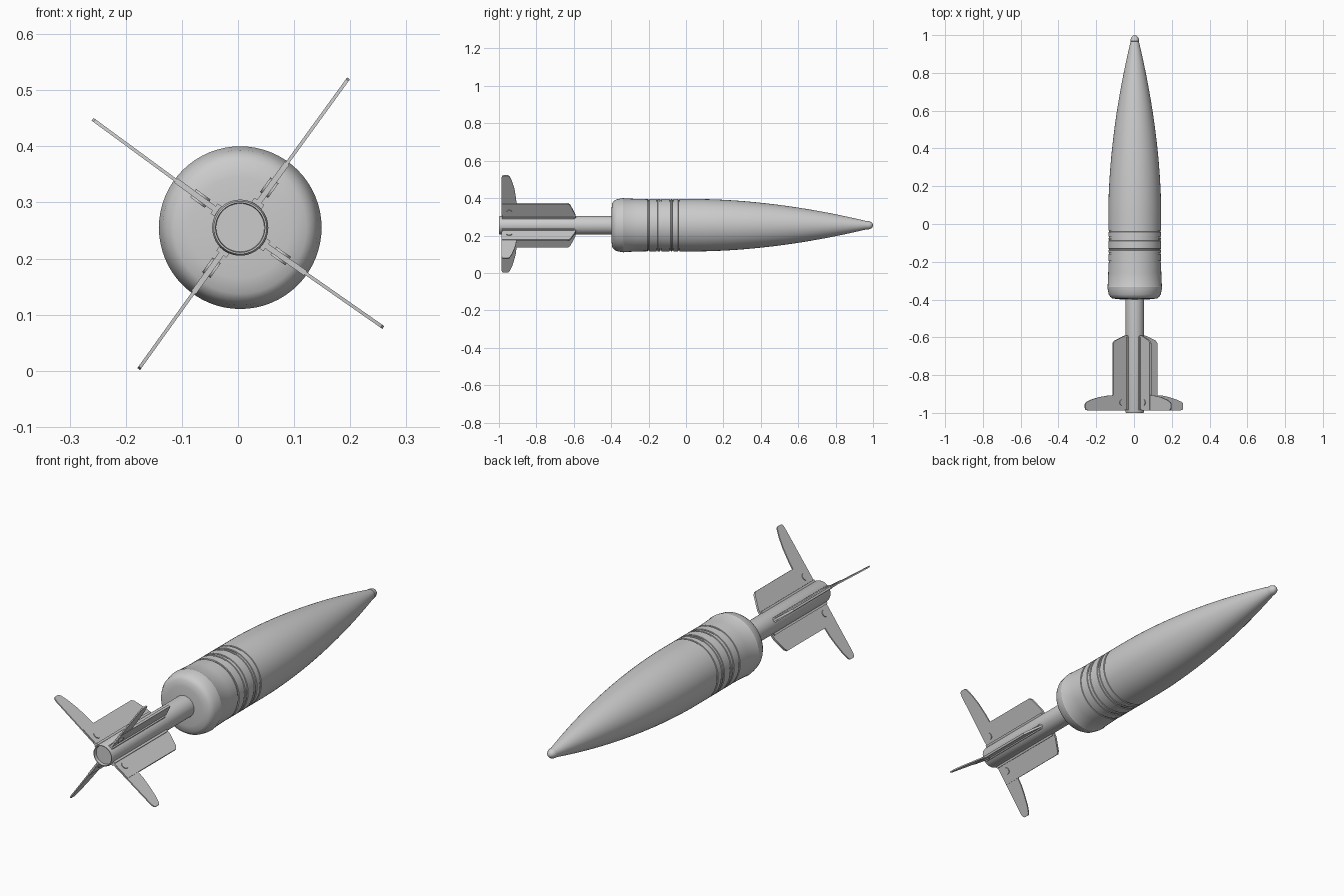
import bpy, bmesh, math
from mathutils import Vector

if "Cube" in bpy.data.objects:
    bpy.data.objects.remove(bpy.data.objects["Cube"])

CENTER = Vector((0.004, 0, 0.255))
Y = Vector((0, 1, 0))


def finish(name, bm, angle=30):
    bmesh.ops.remove_doubles(bm, verts=bm.verts, dist=1e-6)
    bmesh.ops.recalc_face_normals(bm, faces=bm.faces)
    me = bpy.data.meshes.new(name)
    bm.to_mesh(me)
    bm.free()
    ob = bpy.data.objects.new(name, me)
    bpy.context.collection.objects.link(ob)
    bpy.ops.object.select_all(action='DESELECT')
    ob.select_set(True)
    bpy.context.view_layer.objects.active = ob
    bpy.ops.object.shade_smooth_by_angle(angle=math.radians(angle))
    return ob


def lathe(name, profile, n=64):
    """Revolve (y, radius) points around the long axis."""
    bm = bmesh.new()
    rings = []
    for y, r in profile:
        rings.append([bm.verts.new(CENTER + Vector((r * math.cos(2 * math.pi * i / n), y,
                                                    r * math.sin(2 * math.pi * i / n))))
                      for i in range(n)])
    for a, b in zip(rings, rings[1:]):
        for i in range(n):
            j = (i + 1) % n
            bm.faces.new((a[i], a[j], b[j], b[i]))
    bm.faces.new(rings[0])
    bm.faces.new(rings[-1])
    return finish(name, bm)


def slab(name, outline, direction, thick):
    """Extrude a (radius, y) outline into a radial plate."""
    normal = direction.cross(Y)
    bm = bmesh.new()
    lo, hi = ([bm.verts.new(CENTER + direction * r + Y * y + normal * s) for r, y in outline]
              for s in (-thick / 2, thick / 2))
    bm.faces.new(lo)
    bm.faces.new(hi)
    for i in range(len(lo)):
        j = (i + 1) % len(lo)
        bm.faces.new((lo[i], lo[j], hi[j], hi[i]))
    return finish(name, bm)


# Warhead body: rounded base, flared skirt, grooved bands, ogive nose
body = [(-0.40, 0.04), (-0.398, 0.09), (-0.394, 0.118), (-0.385, 0.130),
        (-0.372, 0.138), (-0.345, 0.1435), (-0.333, 0.145), (-0.330, 0.1435),
        (-0.26, 0.1405), (-0.205, 0.139)]
for y in (-0.20, -0.155, -0.135, -0.085, -0.07, -0.038):
    body += [(y - 0.004, 0.140), (y - 0.003, 0.1365), (y + 0.003, 0.1365), (y + 0.004, 0.140)]
body.append((0.0, 0.140))
for i in range(25):
    t = i / 24
    body.append((0.05 + 0.92 * t, 0.021 + 0.119 * (1 - t ** 1.85)))
lathe("warhead_body", body)

# Blunt nose cap
lathe("nose_cap", [(0.965, 0.0195), (0.968, 0.023), (0.980, 0.0215), (0.990, 0.017),
                   (0.997, 0.010), (1.0, 0.003)], 32)

# Tail tube with recessed end
lathe("tail_tube", [(-0.985, 0.040), (-0.985, 0.043), (-1.0, 0.044), (-1.0, 0.047),
                    (-0.992, 0.050), (-0.39, 0.050)], 48)

# Four fins: fixed plate, root rib, swing-out blade and pivot rivet
TIPS = [(0.197, 0.521), (-0.259, 0.448), (-0.177, 0.003), (0.259, 0.077)]
for k, (x, z) in enumerate(TIPS, 1):
    d = Vector((x, 0, z)) - CENTER
    R = d.length
    d.normalize()
    slab(f"fin_plate_{k}", [(0.04, -0.985), (0.142, -0.985), (0.142, -0.63), (0.132, -0.618),
                            (0.07, -0.592), (0.04, -0.588)], d, 0.010)
    slab(f"fin_root_{k}", [(0.04, -0.985), (0.058, -0.985), (0.058, -0.60), (0.04, -0.59)], d, 0.022)
    slab(f"fin_blade_{k}", [(0.07, -0.987), (R - 0.02, -0.987), (R - 0.004, -0.983), (R, -0.975),
                            (R, -0.952), (R - 0.008, -0.943), (R - 0.04, -0.930),
                            (R - 0.09, -0.917), (0.18, -0.909), (0.14, -0.906), (0.07, -0.906)],
         d, 0.006)
    slab(f"fin_rivet_{k}", [(0.088 + 0.016 * math.cos(i * math.pi / 10),
                             -0.945 + 0.016 * math.sin(i * math.pi / 10)) for i in range(20)],
         d, 0.018)
